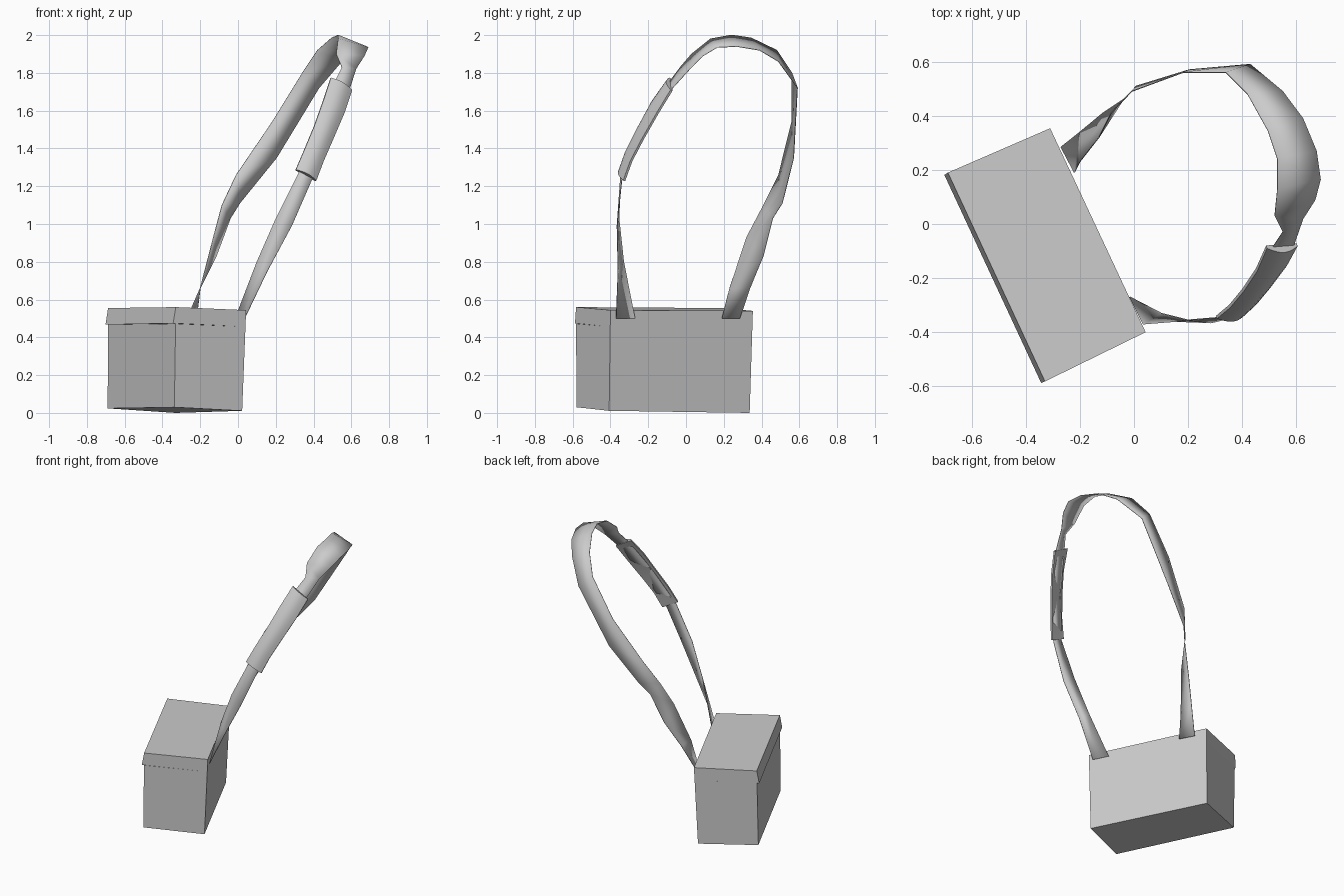
import bpy, bmesh, math
from mathutils import Vector

cube = bpy.data.objects.get("Cube")
if cube:
    bpy.data.objects.remove(cube, do_unlink=True)

grey = bpy.data.materials.new("plain_grey")
grey.use_nodes = True
colour = (0.6, 0.6, 0.6, 1)
grey.diffuse_color = colour
grey.node_tree.nodes["Principled BSDF"].inputs["Base Color"].default_value = colour


def loft(name, rings, closed, smooth=True):
    """Skin rows of points; closed rows become a capped solid."""
    bm = bmesh.new()
    rows = [[bm.verts.new(p) for p in ring] for ring in rings]
    count = len(rows[0])
    for a, b in zip(rows, rows[1:]):
        for i in range(count if closed else count - 1):
            j = (i + 1) % count
            bm.faces.new((a[i], a[j], b[j], b[i]))
    if closed:
        bm.faces.new(rows[0])
        bm.faces.new(rows[-1])
    bmesh.ops.recalc_face_normals(bm, faces=bm.faces[:])
    mesh = bpy.data.meshes.new(name)
    bm.to_mesh(mesh)
    bm.free()
    mesh.materials.append(grey)
    obj = bpy.data.objects.new(name, mesh)
    bpy.context.collection.objects.link(obj)
    if smooth:
        bpy.ops.object.select_all(action="DESELECT")
        obj.select_set(True)
        bpy.context.view_layer.objects.active = obj
        bpy.ops.object.shade_smooth_by_angle(angle=math.radians(40))
    return obj


# Slightly tilted box: corners run front, side, back, far side
bottom = [Vector(p) for p in ((-.337, -.58, .03), (.022, -.407, .011),
                              (-.33, .337, 0), (-.69, .175, .024))]
top = [Vector(p) for p in ((-.329, -.582, .56), (.043, -.4, .544),
                           (-.31, .354, .54), (-.688, .19, .555))]
seam = [b.lerp(t, 0.835) for b, t in zip(bottom, top)]
loft("box_body", [bottom, seam], True, False)

# Lid overhangs along the outer long side only
overhang = Vector((-.013, -.006, 0))
rim = [p + overhang if i in (0, 3) else p for i, p in enumerate(seam)]
rim[0].z += .002
loft("box_lid", [rim, top], True, False)

# Strap: matching points along its two edges, from the back anchor over the top
inner_edge = [(-.22, .19, .5), (-.2, .23, .66), (-.13, .32, .93), (-.085, .41, 1.1),
              (-.01, .49, 1.26), (.18, .56, 1.54), (.34, .56, 1.8), (.42, .48, 1.92),
              (.495, .345, 1.985), (.53, .24, 2), (.53, .13, 1.98), (.52, .03, 1.9),
              (.55, -.03, 1.83), (.51, -.09, 1.75), (.43, -.22, 1.54),
              (.32, -.345, 1.27), (.2, -.355, 1.03), (.1, -.33, .8), (-.015, -.27, .5)]
outer_edge = [(-.27, .285, .5), (-.2, .34, .66), (-.115, .41, .83), (-.04, .46, 1.03),
              (.01, .51, 1.11), (.205, .57, 1.35), (.43, .59, 1.72), (.55, .49, 1.86),
              (.625, .39, 1.92), (.675, .27, 1.94), (.69, .165, 1.935), (.67, .09, 1.89),
              (.625, .02, 1.82), (.59, -.08, 1.71), (.5, -.22, 1.48),
              (.39, -.34, 1.23), (.285, -.365, .99), (.155, -.36, .75), (.035, -.37, .5)]
strap = loft("strap", list(zip(inner_edge, outer_edge)), False)
solid = strap.modifiers.new("thickness", "SOLIDIFY")
solid.thickness = 0.004
solid.offset = 0

# Shoulder pad: domed outside, flat inside, bowed along its length
pad_edges = [((.492, -.09, 1.775), (.605, -.082, 1.71)),
             ((.455, -.175, 1.66), (.565, -.155, 1.59)),
             ((.405, -.25, 1.52), (.505, -.235, 1.45)),
             ((.355, -.31, 1.4), (.455, -.295, 1.335)),
             ((.307, -.35, 1.288), (.415, -.333, 1.23))]
length = Vector(pad_edges[-1][0]) - Vector(pad_edges[0][0])
sections = []
for a, b in pad_edges:
    a, b = Vector(a), Vector(b)
    out = (b - a).cross(length).normalized()
    if out.y > 0:
        out.negate()
    dome = [a.lerp(b, i / 6) + out * .022 * math.sin(math.pi * i / 6) for i in range(7)]
    back = -out * .012
    sections.append(dome + [b + back, a + back])
loft("shoulder_pad", sections, True)
